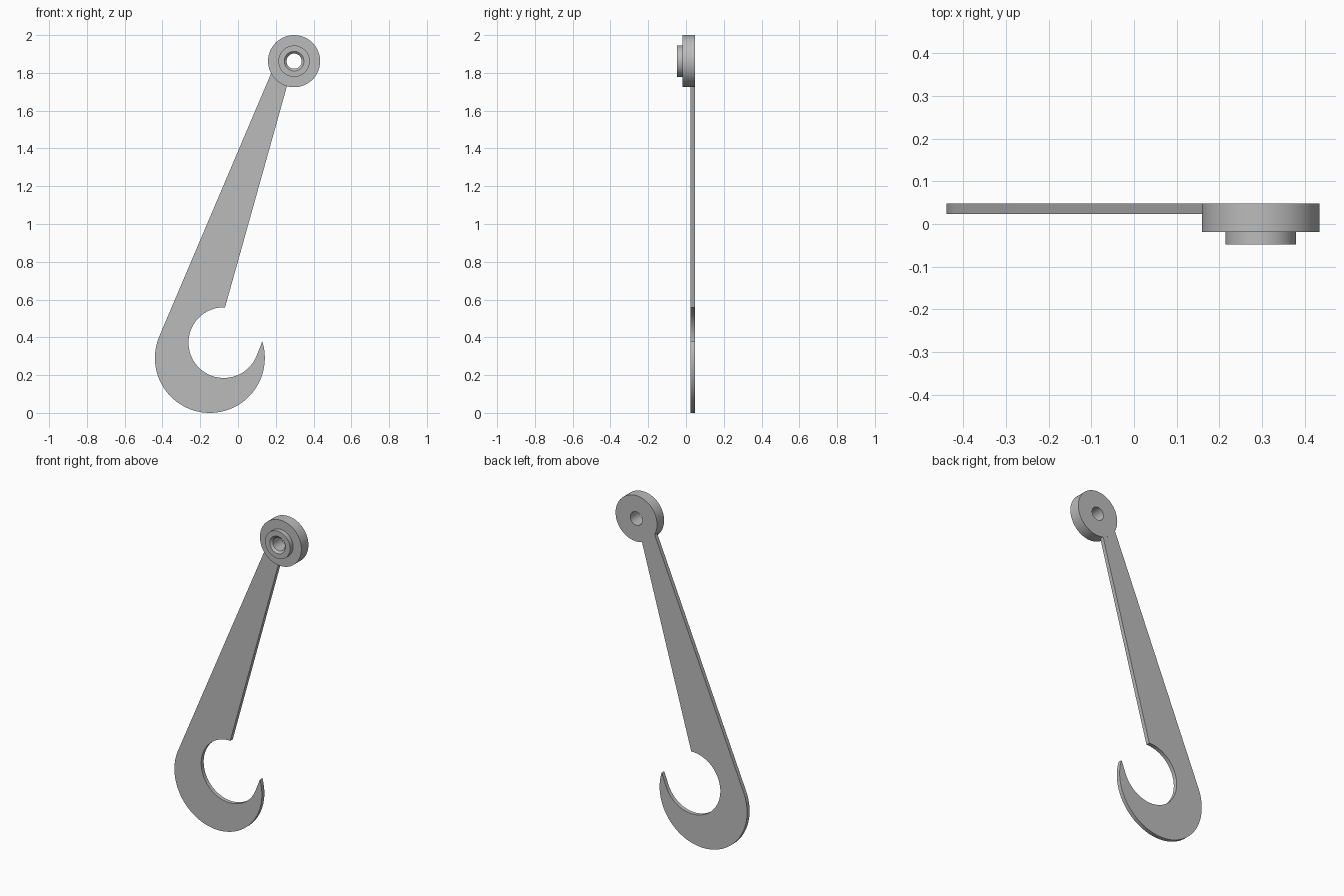
import bpy, bmesh
from math import sin, cos, radians, tau

cube = bpy.data.objects.get("Cube")
if cube:
    bpy.data.objects.remove(cube, do_unlink=True)

grey = bpy.data.materials.new("plain grey")
grey.use_nodes = True
colour = (0.5, 0.5, 0.5, 1)
grey.diffuse_color = colour
grey.node_tree.nodes["Principled BSDF"].inputs["Base Color"].default_value = colour

BACK, FRONT = 0.048, -0.048
PLATE_FRONT, HUB_FRONT = 0.024, -0.019
HUB, HUB_R = (0.297, 1.862), 0.138


def finish(bm, name):
    bmesh.ops.recalc_face_normals(bm, faces=bm.faces[:])
    mesh = bpy.data.meshes.new(name)
    bm.to_mesh(mesh)
    bm.free()
    mesh.materials.append(grey)
    obj = bpy.data.objects.new(name, mesh)
    bpy.context.collection.objects.link(obj)
    bpy.ops.object.select_all(action='DESELECT')
    obj.select_set(True)
    bpy.context.view_layer.objects.active = obj
    bpy.ops.object.shade_smooth_by_angle(angle=radians(30))


def arc(centre, radius, start, end, steps):
    angles = [radians(start + (end - start) * i / steps) for i in range(steps + 1)]
    return [(centre[0] + radius * cos(a), centre[1] + radius * sin(a)) for a in angles]


# Hook plate: outer curve, hub seat, then the throat back to the tip
outline = arc((-0.149, 0.291), 0.291, 17.5, -203, 64)
outline += arc(HUB, HUB_R, 208, 254, 10)
outline += arc((-0.075, 0.372), 0.187, 88, 337, 64)
bm = bmesh.new()
face = bm.faces.new([bm.verts.new((x, BACK, z)) for x, z in outline])
side = bmesh.ops.extrude_face_region(bm, geom=[face], use_keep_orig=True)
moved = [v for v in side["geom"] if isinstance(v, bmesh.types.BMVert)]
bmesh.ops.translate(bm, verts=moved, vec=(0, PLATE_FRONT - BACK, 0))
finish(bm, "hook_plate")

# Pivot hub: turned section with a raised boss and a countersunk through hole
section = [(0.04, BACK), (HUB_R, BACK), (HUB_R, HUB_FRONT), (0.083, HUB_FRONT),
           (0.083, FRONT), (0.052, FRONT), (0.04, FRONT + 0.012)]
bm = bmesh.new()
SIDES = 64
rings = [[bm.verts.new((HUB[0] + r * cos(tau * i / SIDES), y, HUB[1] + r * sin(tau * i / SIDES)))
          for i in range(SIDES)] for r, y in section]
for k, ring in enumerate(rings):
    following = rings[(k + 1) % len(rings)]
    for i in range(SIDES):
        j = (i + 1) % SIDES
        bm.faces.new((ring[i], ring[j], following[j], following[i]))
finish(bm, "pivot_hub")
